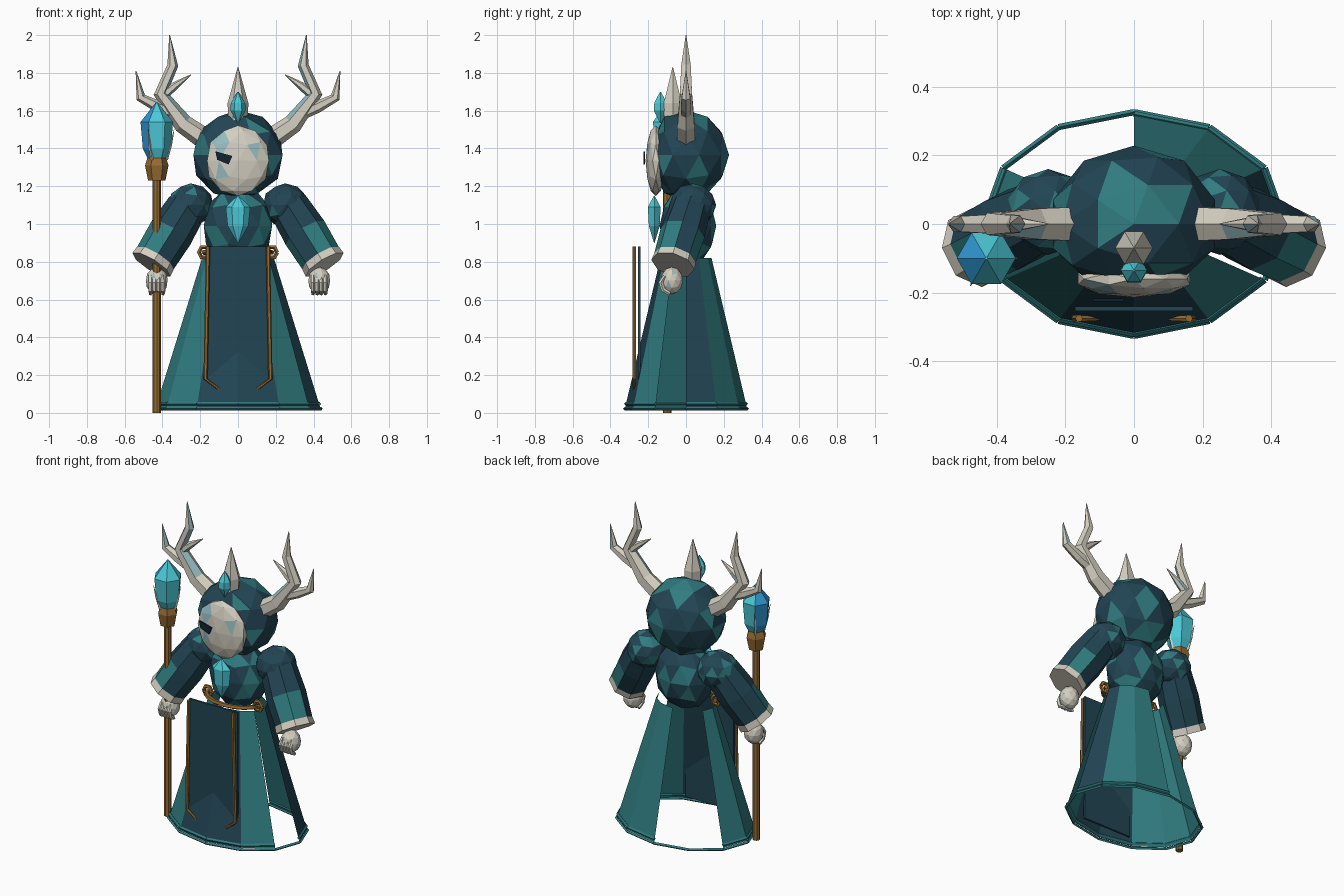
import bpy, bmesh, math, random
from mathutils import Vector, Matrix

if "Cube" in bpy.data.objects:
    bpy.data.objects.remove(bpy.data.objects["Cube"])

random.seed(11)

def mat(name, r, g, b):
    m = bpy.data.materials.new(name)
    lin = [((c / 255 + 0.055) / 1.055) ** 2.4 for c in (r, g, b)]
    m.diffuse_color = (*lin, 1)
    m.use_nodes = True
    m.node_tree.nodes["Principled BSDF"].inputs["Base Color"].default_value = m.diffuse_color
    return m

DARK = mat("dark_teal", 34, 69, 84)
TEAL = mat("mid_teal", 48, 124, 128)
BONE = mat("bone", 212, 207, 193)
PALE = mat("pale_blue", 150, 188, 194)
GOLD = mat("old_gold", 152, 108, 50)
CYAN = mat("cyan_crystal", 76, 202, 216)
BLUE = mat("blue_crystal", 48, 152, 212)
INK = mat("ink", 16, 36, 52)

def finish(bm, name, mats, second=0.0, rule=None):
    """Make an object; a share of faces, or those meeting a rule, get the second colour."""
    bmesh.ops.recalc_face_normals(bm, faces=bm.faces[:])
    bm.normal_update()
    for f in bm.faces:
        if (rule and rule(f)) or (second and random.random() < second):
            f.material_index = 1
    me = bpy.data.meshes.new(name)
    bm.to_mesh(me)
    bm.free()
    for m in mats:
        me.materials.append(m)
    ob = bpy.data.objects.new(name, me)
    bpy.context.collection.objects.link(ob)
    return ob

def ball(name, c, r, sub, mats, second=0.0, rule=None, front=None):
    bm = bmesh.new()
    bmesh.ops.create_icosphere(bm, subdivisions=sub, radius=1)
    bmesh.ops.transform(bm, matrix=Matrix.Translation(c) @ Matrix.Diagonal((*r, 1)), verts=bm.verts)
    if front is not None:
        for v in bm.verts:
            v.co.y = max(v.co.y, front)
    return finish(bm, name, mats, second, rule)

def tube(bm, pts, radii, n=6, cap=True):
    """Sweep an n-sided section with changing radius along points."""
    pts = [Vector(p) for p in pts]
    rings = []
    for i, p in enumerate(pts):
        d = (pts[min(i + 1, len(pts) - 1)] - pts[max(i - 1, 0)]).normalized()
        ref = Vector((0, 1, 0)) if abs(d.y) < 0.9 else Vector((1, 0, 0))
        u = d.cross(ref).normalized()
        v = d.cross(u)
        rings.append([bm.verts.new(p + radii[i] * (u * math.cos(a) + v * math.sin(a)))
                      for a in (2 * math.pi * k / n for k in range(n))])
    for a, b in zip(rings, rings[1:]):
        for k in range(n):
            bm.faces.new((a[k], a[(k + 1) % n], b[(k + 1) % n], b[k]))
    if cap:
        bm.faces.new(rings[0])
        bm.faces.new(rings[-1])

def sweep(name, pts, radii, mats, n=6, cap=True, second=0.0, rule=None):
    bm = bmesh.new()
    tube(bm, pts, radii, n, cap)
    return finish(bm, name, mats, second, rule)

def prism(name, x0, x1, y0, y1, z0, z1, m):
    bm = bmesh.new()
    bmesh.ops.create_cube(bm, size=1)
    for v in bm.verts:
        v.co = ((x0 + x1) / 2 + v.co.x * (x1 - x0), (y0 + y1) / 2 + v.co.y * (y1 - y0),
                (z0 + z1) / 2 + v.co.z * (z1 - z0))
    return finish(bm, name, [m])

# Hood, mask with pale patches, and chest
PATCHES = [(-0.1, 1.42), (0.085, 1.41), (-0.06, 1.27)]

def patch(f):
    c = f.calc_center_median()
    return c.y < -0.16 and any(math.hypot(c.x - x, c.z - z) < 0.038 for x, z in PATCHES)

ball("hood", (0, 0, 1.365), (0.248, 0.228, 0.238), 2, [DARK, TEAL], 0.24, front=-0.155)
ball("mask", (0, -0.16, 1.335), (0.172, 0.054, 0.187), 2, [BONE, PALE], rule=patch)
ball("chest", (0, 0.01, 0.99), (0.19, 0.15, 0.215), 2, [DARK, TEAL], 0.24)

# Single slanted eye
bm = bmesh.new()
outline = [(-0.12, 1.385), (-0.03, 1.36), (-0.05, 1.315), (-0.11, 1.34)]
quad = bm.faces.new([bm.verts.new((x, -0.226, z)) for x, z in outline])
ext = bmesh.ops.extrude_face_region(bm, geom=[quad])["geom"]
for e in ext:
    if isinstance(e, bmesh.types.BMVert):
        e.co.y += 0.009
finish(bm, "eye", [INK])

# Brow horn and gems
def leftward(f):
    return f.normal.x < -0.45

sweep("brow_horn", [(0, -0.07, 1.5), (0, -0.07, 1.64), (0, -0.07, 1.83)], [0.05, 0.055, 0.002], [BONE])
sweep("brow_gem", [(0, -0.135, 1.535), (0, -0.135, 1.6), (0, -0.135, 1.64), (0, -0.135, 1.70)],
      [0.003, 0.04, 0.038, 0.003], [CYAN])
gem = sweep("chest_gem", [(0, 0, 0.9), (0, 0, 0.99), (0, 0, 1.09), (0, 0, 1.15)],
            [0.003, 0.055, 0.065, 0.003], [CYAN])
gem.scale.y = 0.6
gem.location.y = -0.168

for s, side in ((-1, "left"), (1, "right")):
    # Antlers: main beam, outer tine, small inner tine; pale along the inner side of the beam
    def inner(f):
        c = f.calc_center_median()
        return c.z > 1.57 and abs(c.x) < 0.4 and s * f.normal.x < -0.25 and f.normal.y < 0

    bm = bmesh.new()
    tube(bm, [(s * 0.16, 0, 1.44), (s * 0.29, 0, 1.53), (s * 0.41, 0, 1.69), (s * 0.345, 0, 1.84),
              (s * 0.362, 0, 2.0)], [0.058, 0.052, 0.037, 0.029, 0.002])
    tube(bm, [(s * 0.31, 0, 1.57), (s * 0.42, 0, 1.62), (s * 0.515, 0, 1.67), (s * 0.54, 0, 1.81)],
         [0.032, 0.032, 0.026, 0.002])
    tube(bm, [(s * 0.385, 0, 1.69), (s * 0.33, 0, 1.735), (s * 0.25, 0, 1.79)], [0.026, 0.02, 0.002])
    finish(bm, side + "_antler", [BONE, PALE], 0.05, inner)

    # Shoulder, sleeve with lighter outer front below the elbow, and cuff
    def lower_front(f):
        c = f.calc_center_median()
        return c.z < 0.96 and f.normal.y < 0.2 and s * f.normal.x > -0.2

    ball(side + "_shoulder", (s * 0.25, 0.035, 1.1), (0.122, 0.125, 0.115), 2, [DARK, TEAL], 0.26)
    a, b = Vector((s * 0.27, 0.025, 1.09)), Vector((s * 0.44, -0.06, 0.815))
    sweep(side + "_sleeve", [a, a.lerp(b, 0.5), b], [0.108, 0.12, 0.113], [DARK, TEAL],
          n=8, cap=False, second=0.1, rule=lower_front)
    d = (b - a).normalized()
    sweep(side + "_cuff", [b - d * 0.005, b + d * 0.037, b + d * 0.037, b - d * 0.005],
          [0.114, 0.118, 0.085, 0.08], [BONE], n=8, cap=False)

    # Hand with curled fingers
    ball(side + "_hand", (s * 0.43, -0.075, 0.70), (0.06, 0.06, 0.073), 2, [BONE, PALE], 0.06)
    bm = bmesh.new()
    for k in range(4):
        x = s * (0.397 + 0.022 * k)
        tube(bm, [(x, -0.11, 0.725), (x, -0.133, 0.69), (x, -0.12, 0.65), (x, -0.085, 0.63)],
             [0.012, 0.013, 0.013, 0.010], n=5)
    finish(bm, side + "_fingers", [BONE])

    # Hanging cord
    sweep(side + "_cord", [(s * 0.16, -0.275, 0.88), (s * 0.16, -0.275, 0.8), (s * 0.172, -0.275, 0.18),
                           (s * 0.10, -0.275, 0.125)], [0.011, 0.011, 0.011, 0.007], [GOLD])
    # Belt knot
    ring = [(s * 0.18 + 0.028 * math.cos(t), -0.05, 0.85 + 0.032 * math.sin(t))
            for t in (math.pi / 3 * k for k in range(7))]
    sweep(side + "_knot", ring, [0.012] * 7, [GOLD], n=5)

# Belt across the front of the waist
sweep("belt", [(0.18 * math.cos(t), -0.04 - 0.115 * math.sin(t), 0.85) for t in
               (math.pi / 8 * k for k in range(9))], [0.014] * 9, [GOLD], n=5)

# Skirt: flared twelve-sided robe with open panels at the side and back
def at(k, rx, ry, z):
    t = k * math.pi / 6
    return Vector((rx * math.sin(t), -ry * math.cos(t), z))

OPEN = {2, 6, 7}
LIGHT = {1, 4, 5, 8, 9, 10}
bm = bmesh.new()
for k in range(12):
    if k in OPEN:
        continue
    co = [at(k, 0.435, 0.322, 0.03), at(k + 1, 0.435, 0.322, 0.03),
          at(k + 1, 0.19, 0.135, 0.82), at(k, 0.19, 0.135, 0.82)]
    f = bm.faces.new([bm.verts.new(c) for c in co])
    f.material_index = 1 if k in LIGHT else 0
finish(bm, "skirt", [DARK, TEAL])

# Hem bars, doubled where there is cloth
bm = bmesh.new()
for k in range(12):
    for z in (0.022,) if k in OPEN else (0.022, 0.048):
        rx = 0.44 - (z - 0.022) * 0.3
        tube(bm, [at(k, rx, rx * 0.74, z), at(k + 1, rx, rx * 0.74, z)], [0.009, 0.009], n=4)
finish(bm, "hem", [TEAL])

# Front panel
prism("front_panel", -0.172, 0.172, -0.253, -0.24, 0.06, 0.88, DARK)

# Staff with collar, crystal and claws
SX, SY = -0.43, -0.1
sweep("staff", [(SX, SY, 0), (SX, SY, 1.26)], [0.022, 0.022], [GOLD], n=8)
sweep("staff_collar", [(SX, SY, 1.23), (SX, SY, 1.31), (SX, SY, 1.35)], [0.046, 0.062, 0.05], [GOLD])
sweep("staff_crystal", [(SX, SY, 1.34), (SX, SY, 1.40), (SX, SY, 1.54), (SX, SY, 1.645)],
      [0.045, 0.074, 0.086, 0.004], [CYAN, BLUE], rule=leftward)
bm = bmesh.new()
for k in range(3):
    t = math.radians(120 * k)
    c, n = math.cos(t), math.sin(t)
    tube(bm, [(SX + r * c, SY + r * n, z) for r, z in ((0.05, 1.34), (0.074, 1.42), (0.092, 1.50))],
         [0.009, 0.007, 0.001], n=4)
finish(bm, "staff_claws", [BONE])
